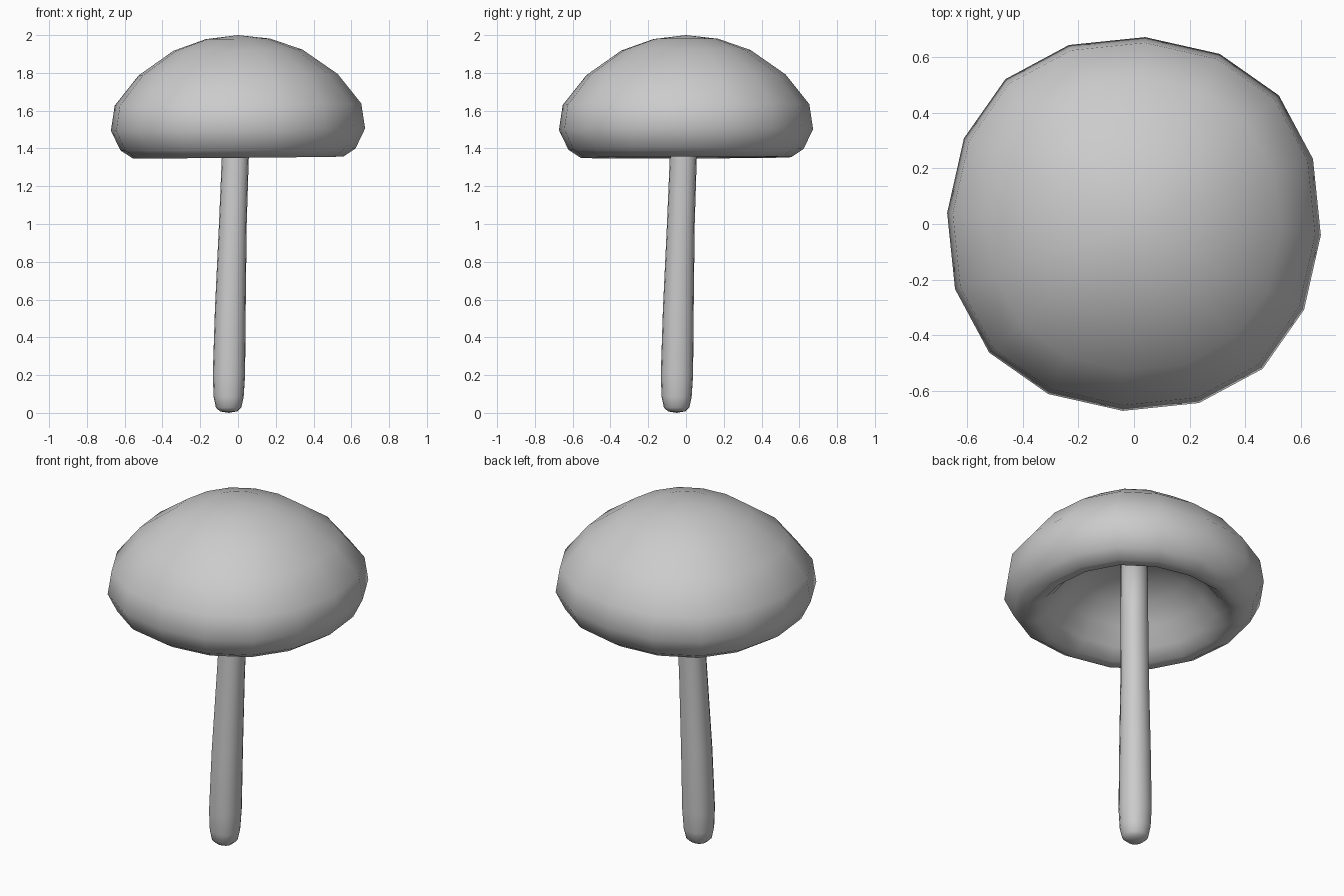
import bpy, bmesh
from math import cos, sin, pi, radians

if "Cube" in bpy.data.objects:
    bpy.data.objects.remove(bpy.data.objects["Cube"])


def lathe(name, rings, sides, place):
    """Skin a stack of rings; place(r, z, angle) gives each vertex. r = 0 makes a pole."""
    bm = bmesh.new()
    loops = []
    for r, z in rings:
        n = sides if r > 0 else 1
        loops.append([bm.verts.new(place(r, z, 2 * pi * i / sides)) for i in range(n)])
    for a, b in zip(loops, loops[1:]):
        for i in range(sides):
            j = (i + 1) % sides
            if len(a) == 1:
                bm.faces.new((a[0], b[i], b[j]))
            elif len(b) == 1:
                bm.faces.new((a[i], b[0], a[j]))
            else:
                bm.faces.new((a[i], b[i], b[j], a[j]))
    bmesh.ops.recalc_face_normals(bm, faces=bm.faces)
    for f in bm.faces:
        f.smooth = True
    mesh = bpy.data.meshes.new(name)
    bm.to_mesh(mesh)
    bm.free()
    obj = bpy.data.objects.new(name, mesh)
    bpy.context.collection.objects.link(obj)
    return obj


def squarish(r, a):
    """Radius that swells a little on the diagonals."""
    return r * (1.0235 - 0.0175 * cos(4 * a))


# Cap: slightly squarish, tilted dome with a hollow underside
def cap_point(r, z, a):
    k = squarish(r, a)
    t = a + 0.015 * sin(4 * a) - radians(3.4)
    x, y = k * cos(t), k * sin(t)
    return (x, y, z + 0.009 * x + 0.003 * y)


cap_profile = [(0, 2.0), (0.17, 1.98), (0.34, 1.92), (0.525, 1.79),
               (0.65, 1.632), (0.67, 1.50), (0.62, 1.395), (0.555, 1.352),
               (0.50, 1.355), (0.44, 1.41), (0.37, 1.50), (0.28, 1.59),
               (0.14, 1.645), (0, 1.66)]
lathe("mushroom_cap", cap_profile, 16, cap_point)


# Stem: gently leaning tube with a rounded foot
def stem_point(r, z, a):
    c = -0.05 + 0.036 * (z / 1.36) ** 1.5
    k = squarish(r, a)
    return (c + k * cos(a), c + k * sin(a), z)


stem_profile = [(0, 0.0), (0.045, 0.008), (0.067, 0.028), (0.079, 0.085),
                (0.085, 0.2), (0.081, 0.55), (0.073, 1.0), (0.071, 1.36),
                (0.07, 1.67), (0, 1.68)]
lathe("mushroom_stem", stem_profile, 16, stem_point)
